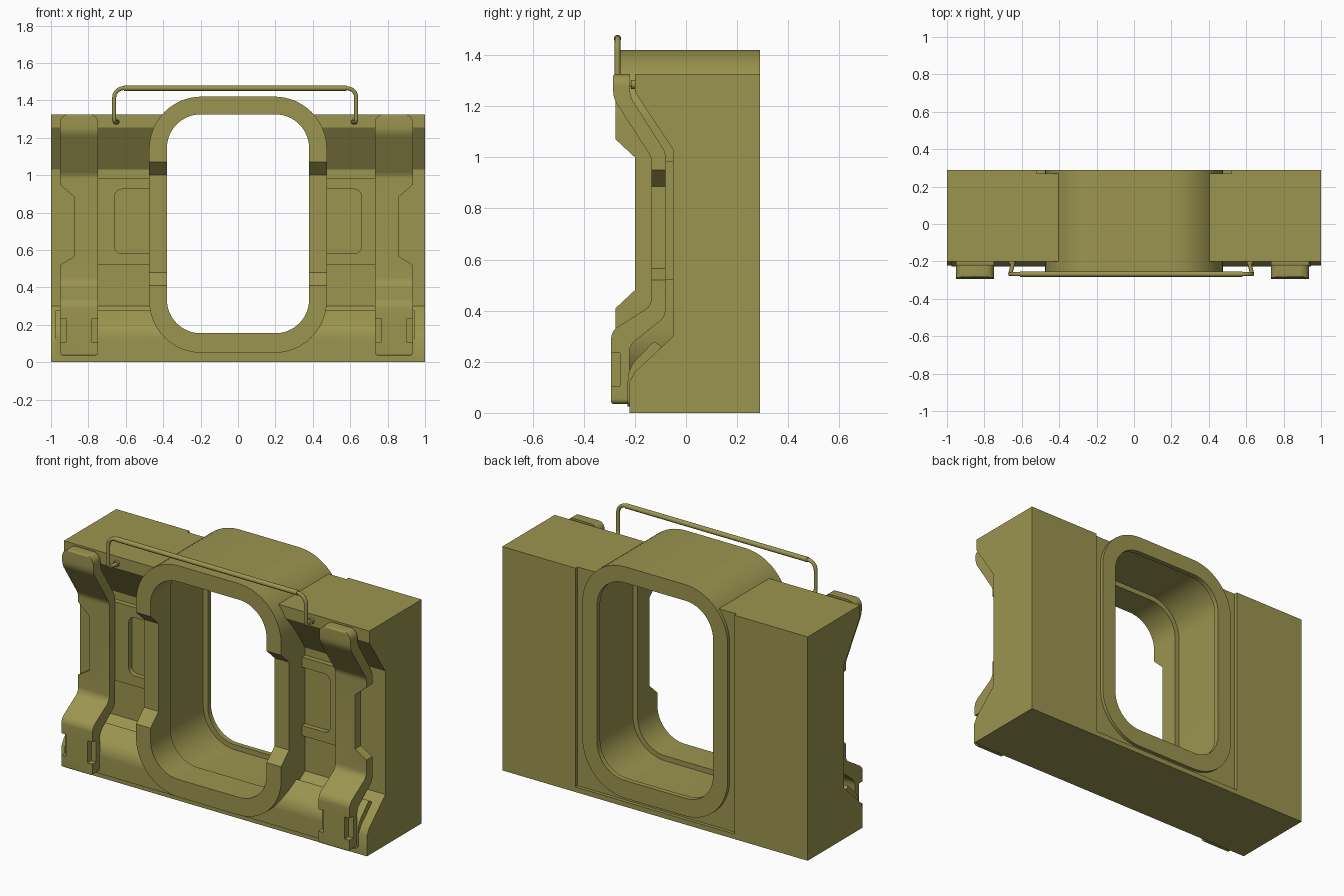
import bpy, bmesh, math
from mathutils import Vector

if "Cube" in bpy.data.objects:
    bpy.data.objects.remove(bpy.data.objects["Cube"])

mat = bpy.data.materials.new("olive_paint")
mat.diffuse_color = (0.33, 0.30, 0.08, 1)
mat.use_nodes = True
mat.node_tree.nodes["Principled BSDF"].inputs["Base Color"].default_value = mat.diffuse_color


def fillet(pts, sizes, closed=True, n=8):
    """Round the corners of a polyline; sizes are tangent distances."""
    pts = [Vector(tuple(p) + (0,) * (3 - len(p))) for p in pts]
    if not isinstance(sizes, (list, tuple)):
        sizes = [sizes] * len(pts)
    out = []
    for i, p in enumerate(pts):
        d = sizes[i]
        if d == 0 or (not closed and i in (0, len(pts) - 1)):
            out.append(p)
            continue
        u = (pts[i - 1] - p).normalized()
        v = (pts[(i + 1) % len(pts)] - p).normalized()
        half = u.angle(v) / 2
        c = p + (u + v).normalized() * (d / math.cos(half))
        a, b = (p + u * d - c), (p + v * d - c)
        r = a.length
        a.normalize()
        b.normalize()
        out += [c + a.slerp(b, k / n) * r for k in range(n + 1)]
    return out


def rrect(x0, x1, z0, z1, r, n=8):
    return fillet([(x0, z0), (x1, z0), (x1, z1), (x0, z1)], r, n=n)


def prism(name, pts, axis, a, b):
    """Extrude a profile: axis 'x' takes (y, z) points, axis 'y' takes (x, z)."""
    bm = bmesh.new()
    place = (lambda p, t: (t, p[0], p[1])) if axis == 'x' else (lambda p, t: (p[0], t, p[1]))
    lo = [bm.verts.new(place(p, a)) for p in pts]
    hi = [bm.verts.new(place(p, b)) for p in pts]
    bm.faces.new(lo)
    bm.faces.new(hi[::-1])
    for i in range(len(pts)):
        j = (i + 1) % len(pts)
        bm.faces.new((lo[i], hi[i], hi[j], lo[j]))
    bmesh.ops.recalc_face_normals(bm, faces=bm.faces)
    me = bpy.data.meshes.new(name)
    bm.to_mesh(me)
    bm.free()
    me.materials.append(mat)
    ob = bpy.data.objects.new(name, me)
    bpy.context.collection.objects.link(ob)
    return ob


def box(name, x0, x1, y0, y1, z0, z1):
    return prism(name, [(x0, z0), (x1, z0), (x1, z1), (x0, z1)], 'y', y0, y1)


def carve(ob, cutter, op='DIFFERENCE'):
    mod = ob.modifiers.new("cut", 'BOOLEAN')
    mod.operation, mod.object, mod.solver = op, cutter, 'EXACT'
    bpy.context.view_layer.objects.active = ob
    bpy.ops.object.modifier_apply(modifier=mod.name)
    bpy.data.objects.remove(cutter)


def smooth(ob, angle=30):
    bpy.ops.object.select_all(action='DESELECT')
    ob.select_set(True)
    bpy.context.view_layer.objects.active = ob
    bpy.ops.object.shade_smooth_by_angle(angle=math.radians(angle))


def frame_hole():
    return prism("hole", rrect(-.465, .465, .06, 1.41, .27, 12), 'y', -.5, .5)


# Wall block with sloped front, opening and shallow back recess
body = prism("wall_block", [(.29, 0), (.29, 1.325), (-.2, 1.325), (-.2, 1.255), (-.05, 1.03),
                            (-.05, .30), (-.2, .16), (-.222, .12), (-.222, 0)], 'x', -1, 1)
carve(body, box("recess", -.52, .52, .27, .4, .03, 1.5))
carve(body, frame_hole())
smooth(body)

# Raised sill pad along the bottom front
pad = prism("sill_pad", fillet([(-.1, .05), (-.1, .262), (-.125, .28), (-.228, .175), (-.228, .0)],
                               [0, 0, .01, .05, 0]), 'x', -1, 1)
carve(pad, prism("outline", rrect(-.975, .945, .025, .4, .03), 'y', -.5, .5), 'INTERSECT')
carve(pad, frame_hole())
smooth(pad)

# Window frame: grooved inside, stepped back at mid height
frame = prism("window_frame", rrect(-.475, .475, .05, 1.42, .28, 16), 'y', -.275, .29)
carve(frame, prism("hole", rrect(-.38, .38, .155, 1.325, .18, 16), 'y', -.5, .5))
carve(frame, prism("groove", rrect(-.41, .41, .125, 1.355, .21, 16), 'y', -.09, .26))
carve(frame, prism("step", [(-.35, .34), (-.2, .48), (-.2, 1.0), (-.35, 1.14)], 'x', -1, 1))
smooth(frame)

# Side panels with a rounded pocket
for s, side in ((-1, "left"), (1, "right")):
    x = sorted((s * .45, s * .8))
    panel = box(side + "_panel", x[0], x[1], -.08, -.04, .52, .985)
    h = sorted((s * .35, s * .66))
    carve(panel, prism("pocket", rrect(h[0], h[1], .58, .925, .04), 'y', -.2, .1))
    smooth(panel)

# Bent brackets: side profile intersected with a waisted front outline
profile = fillet([(-.285, 1.325), (-.285, 1.23), (-.135, 1.0), (-.135, .42), (-.293, .32), (-.293, .035),
                  (-.222, .035), (-.222, .265), (-.08, .375), (-.08, 1.02), (-.22, 1.24), (-.22, 1.325)],
                 [.01, .03, .02, .03, .03, .01, 0, .03, .03, .02, .03, 0], n=5)
for s, side, cx in ((-1, "left", -.85), (1, "right", .834)):
    bracket = prism(side + "_bracket", profile, 'x', cx - .2, cx + .2)
    outline = fillet([(cx + s * a, z) for a, z in
                      [(-.102, .035), (.102, .035), (.102, .52), (.027, .565), (.027, .885),
                       (.102, .95), (.102, 1.325), (-.102, 1.325)]],
                     [.02, .02, 0, 0, 0, 0, .045, .045])
    carve(bracket, prism("outline", outline, 'y', -.5, .5), 'INTERSECT')
    for e in (-1, 1):
        nx = cx + e * .102
        carve(bracket, box("notch", nx - .032, nx + .032, -.4, -.258, .105, .235))
    smooth(bracket)


# Wire handle, its grip sleeve and end pins
def wire(name, pts, r):
    cu = bpy.data.curves.new(name, 'CURVE')
    cu.dimensions = '3D'
    cu.bevel_depth, cu.bevel_resolution, cu.use_fill_caps = r, 3, True
    sp = cu.splines.new('POLY')
    sp.points.add(len(pts) - 1)
    for q, p in zip(sp.points, pts):
        q.co = (*p, 1)
    cu.materials.append(mat)
    ob = bpy.data.objects.new(name, cu)
    bpy.context.collection.objects.link(ob)


L, R, T = -.662, .632, 1.465
wire("handle_wire", fillet([(L + .02, -.19, 1.285), (L, -.268, 1.285), (L, -.268, T),
                            (R, -.268, T), (R, -.268, 1.285), (R - .02, -.19, 1.285)],
                           [0, .02, .05, .05, .02, 0], closed=False), .011)
wire("handle_grip", [(-.61, -.268, T), (.58, -.268, T)], .0145)
for side, x in (("left", L + .01), ("right", R - .01)):
    wire(side + "_handle_pin", [(x, -.19, 1.285), (x, -.215, 1.285)], .018)
